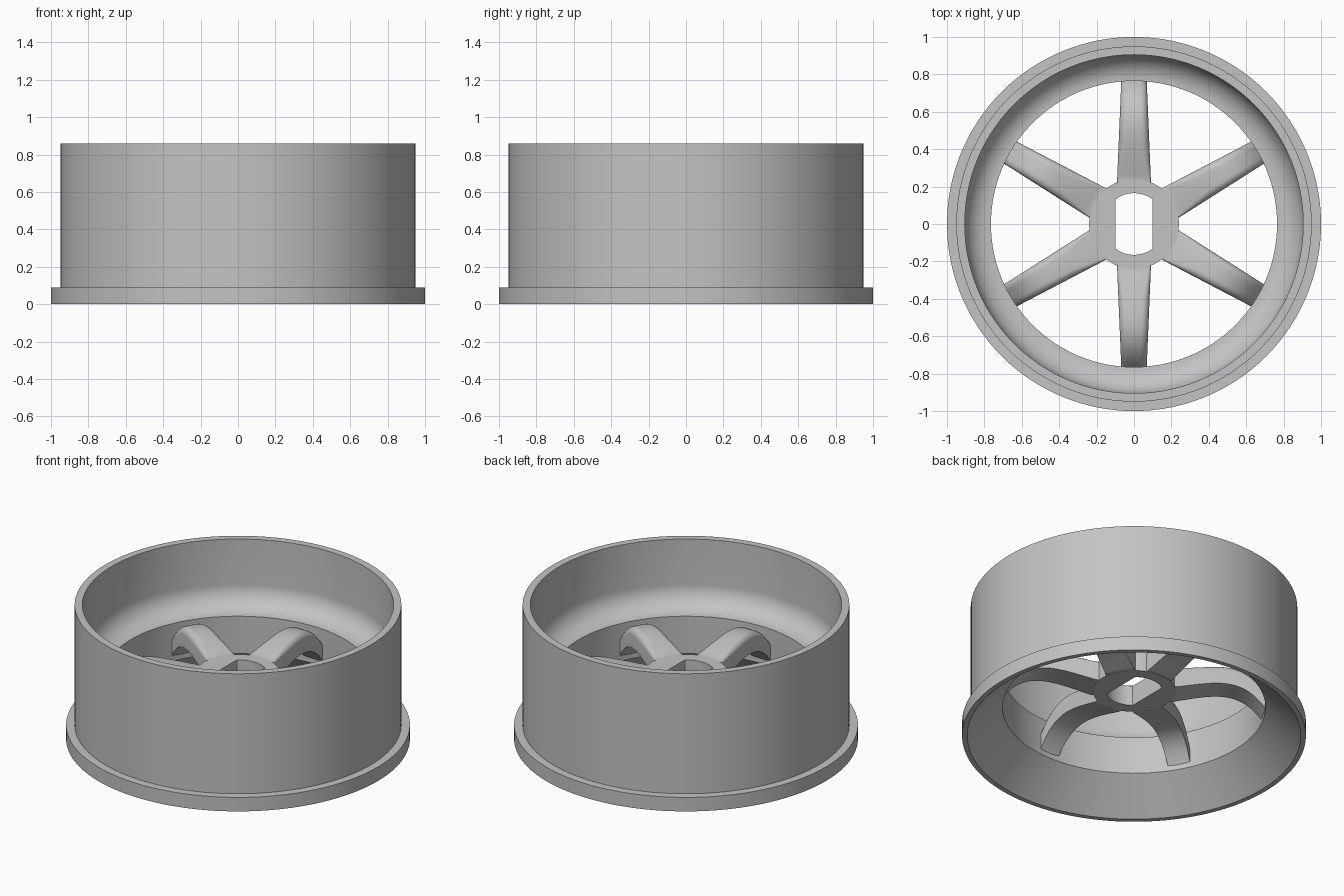
import bpy, bmesh, math

cube = bpy.data.objects.get("Cube")
if cube:
    bpy.data.objects.remove(cube, do_unlink=True)

grey = bpy.data.materials.new("light_grey")
grey.use_nodes = True
grey.diffuse_color = (0.55, 0.55, 0.55, 1)
grey.node_tree.nodes["Principled BSDF"].inputs["Base Color"].default_value = (0.55, 0.55, 0.55, 1)


def loft(name, loops, close_path):
    """Skin a list of equal closed loops; join last to first, or cap both ends."""
    bm = bmesh.new()
    rows = [[bm.verts.new(p) for p in loop] for loop in loops]
    n = len(rows[0])
    pairs = list(zip(rows, rows[1:]))
    if close_path:
        pairs.append((rows[-1], rows[0]))
    for a, b in pairs:
        for i in range(n):
            j = (i + 1) % n
            bm.faces.new((a[i], a[j], b[j], b[i]))
    if not close_path:
        bm.faces.new(rows[0])
        bm.faces.new(rows[-1])
    bmesh.ops.recalc_face_normals(bm, faces=bm.faces)
    mesh = bpy.data.meshes.new(name)
    bm.to_mesh(mesh)
    bm.free()
    mesh.materials.append(grey)
    obj = bpy.data.objects.new(name, mesh)
    bpy.context.collection.objects.link(obj)
    bpy.ops.object.select_all(action='DESELECT')
    obj.select_set(True)
    bpy.context.view_layer.objects.active = obj
    bpy.ops.object.shade_smooth_by_angle(angle=math.radians(30))
    return obj


def polar(r, a, z):
    return (r * math.cos(a), r * math.sin(a), z)


# Rim: flanged barrel, conical underside, straight throat and concave fillet
THROAT, WALL, SHELF = 0.765, 0.905, 0.43
profile = [(0.97, 0), (1, 0), (1, 0.09), (0.95, 0.09), (0.95, 0.86), (WALL, 0.86)]
fillet = WALL - THROAT
for k in range(13):
    t = math.pi / 2 * k / 12
    profile.append((THROAT + fillet * math.cos(t), SHELF + fillet * (1 - math.sin(t))))
profile.append((THROAT, 0.19))
SEG = 128
loft("rim", [[polar(r, 2 * math.pi * i / SEG, z) for i in range(SEG)] for r, z in profile], True)

# Hub: round boss with a double-flat bore
HUB, BORE, FLAT, LOW = 0.24, 0.165, 0.1, 0.30
corner = math.acos(FLAT / BORE)
angles = [2 * math.pi * i / 72 for i in range(72)]
angles += [corner, math.pi - corner, math.pi + corner, 2 * math.pi - corner]
angles.sort()


def bore(a):
    return min(BORE, FLAT / max(abs(math.cos(a)), 0.001))


loft("hub", [
    [polar(HUB, a, LOW) for a in angles],
    [polar(HUB, a, SHELF) for a in angles],
    [polar(bore(a), a, SHELF) for a in angles],
    [polar(bore(a), a, LOW) for a in angles]], True)


# Spokes: tapered arched arms with rounded upper edges
def spoke_section(r):
    s = min(max((r - HUB) / (THROAT - HUB), 0), 1)
    lift = 0.14 * s - 0.22 * s ** 4
    low, high = LOW + 0.002 + lift, SHELF - 0.002 + lift
    half = 0.09 - 0.022 * s
    soft = 0.012 + 0.028 * min(s * 3, 1)
    right = [(half, low)]
    for k in range(7):
        t = math.pi / 2 * k / 6
        right.append((half - soft * (1 - math.cos(t)), high - soft * (1 - math.sin(t))))
    left = [(-x, z) for x, z in reversed(right)]
    return [(r, y, z) for y, z in right + left]


stations = [0.2 + (THROAT - 0.2) * i / 28 for i in range(29)] + [THROAT + 0.015]
for n in range(6):
    spoke = loft(f"spoke_{n + 1}", [spoke_section(r) for r in stations], False)
    spoke.rotation_euler.z = math.radians(30 + 60 * n)
